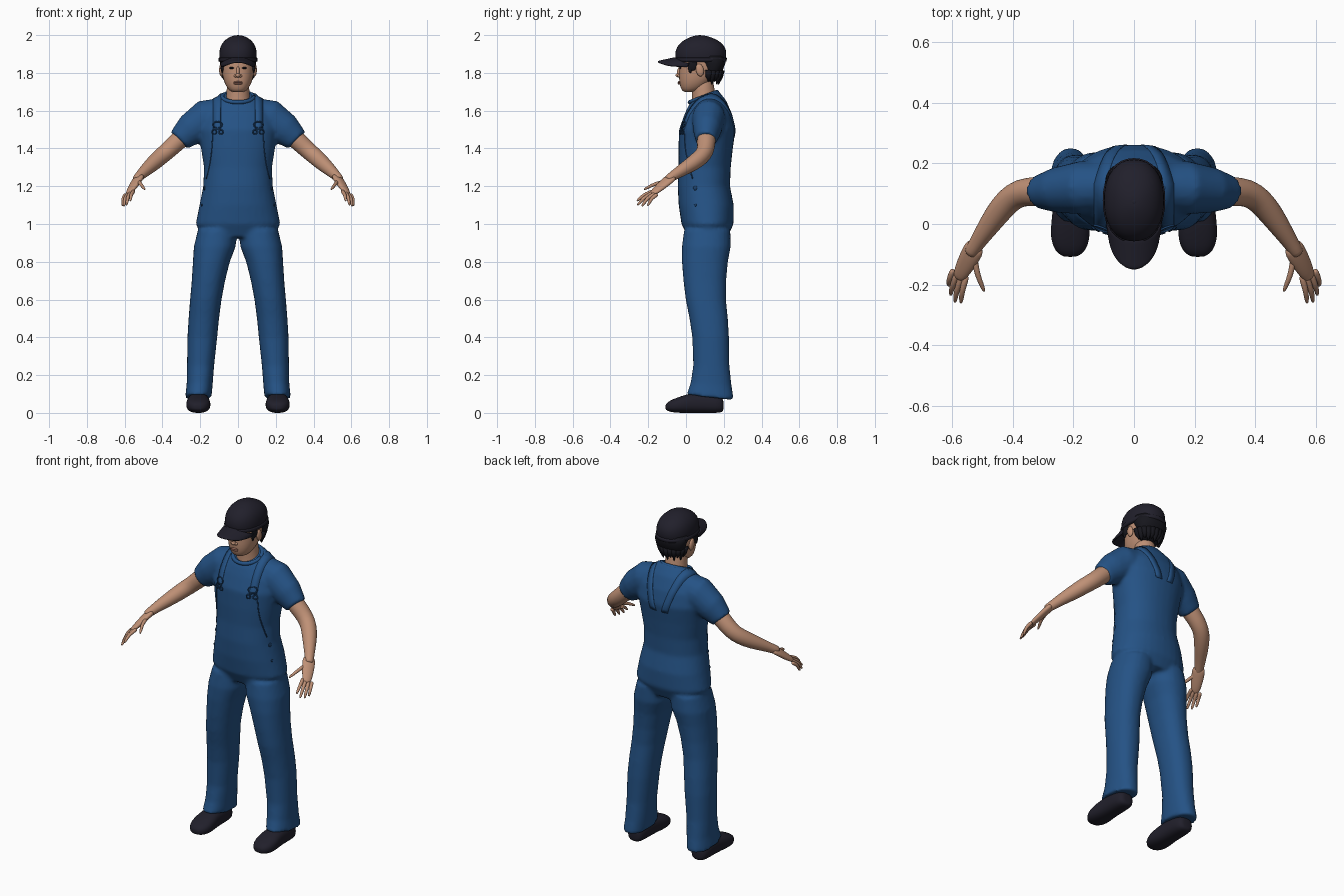
import bpy, bmesh, math
from mathutils import Vector, Matrix
from mathutils.bvhtree import BVHTree

if "Cube" in bpy.data.objects:
    bpy.data.objects.remove(bpy.data.objects["Cube"])


def material(name, rgb):
    m = bpy.data.materials.new(name)
    m.use_nodes = True
    m.diffuse_color = (*rgb, 1)
    bsdf = m.node_tree.nodes["Principled BSDF"]
    bsdf.inputs["Base Color"].default_value = (*rgb, 1)
    bsdf.inputs["Roughness"].default_value = 0.8
    return m


BLUE = material("work blue", (0.018, 0.085, 0.235))
NAVY = material("seam navy", (0.011, 0.05, 0.14))
BLACK = material("soft black", (0.015, 0.014, 0.024))
HAIR = material("hair black", (0.008, 0.008, 0.012))
SKIN = material("skin", (0.52, 0.28, 0.18))
LIP = material("lip", (0.40, 0.18, 0.13))


def make(name, bm, mat, subsurf=0, mirror=False, solid=0):
    bmesh.ops.recalc_face_normals(bm, faces=bm.faces)
    mesh = bpy.data.meshes.new(name)
    bm.to_mesh(mesh)
    bm.free()
    mesh.materials.append(mat)
    for p in mesh.polygons:
        p.use_smooth = True
    ob = bpy.data.objects.new(name, mesh)
    bpy.context.collection.objects.link(ob)
    if mirror:
        ob.modifiers.new("mirror", 'MIRROR').use_mirror_merge = False
    if solid:
        ob.modifiers.new("thickness", 'SOLIDIFY').thickness = solid
    if subsurf:
        s = ob.modifiers.new("smooth", 'SUBSURF')
        s.levels = s.render_levels = subsurf
    return ob


def skin_rings(bm, rings):
    """Bridge rings of points and close both ends with a fan."""
    loops = [[bm.verts.new(p) for p in r] for r in rings]
    n = len(loops[0])
    for a, b in zip(loops, loops[1:]):
        for i in range(n):
            j = (i + 1) % n
            bm.faces.new((a[i], a[j], b[j], b[i]))
    for lp in (loops[0], loops[-1]):
        mid = bm.verts.new(sum((v.co for v in lp), Vector()) / n)
        for i in range(n):
            bm.faces.new((lp[i], lp[(i + 1) % n], mid))


def rounded(n, e):
    """Unit superellipse."""
    for i in range(n):
        t = 2 * math.pi * i / n
        c, s = math.cos(t), math.sin(t)
        yield (math.copysign(abs(c) ** (2 / e), c), math.copysign(abs(s) ** (2 / e), s))


def stack(bm, rows, side=1, n=24, e=2.2):
    """Rows: z, x min, x max, y front, y back, tilt of the back edge."""
    skin_rings(bm, [[Vector((side * ((a + b) / 2 + (b - a) / 2 * c),
                             (f + k) / 2 + (k - f) / 2 * s, z + tilt * s))
                     for c, s in rounded(n, e)] for z, a, b, f, k, tilt in rows])


def tube(bm, rows, wide=(0, 1, 0), flat=1, side=1, n=16):
    """Rows: x, y, z, radius. flat scales the radius along the wide axis."""
    pts = [Vector(r[:3]) for r in rows]
    rings = []
    for i, r in enumerate(rows):
        t = (pts[min(i + 1, len(pts) - 1)] - pts[max(i - 1, 0)]).normalized()
        v = Vector(wide)
        v = (v - t * v.dot(t)).normalized()
        u = t.cross(v)
        ring = [pts[i] + u * c * r[3] + v * s * r[3] * flat for c, s in rounded(n, 2)]
        rings.append([Vector((side * p.x, p.y, p.z)) for p in ring])
    skin_rings(bm, rings)


def blob(bm, at, size, rot=0):
    m = Matrix.Translation(at) @ Matrix.Rotation(rot, 4, 'X') @ Matrix.Diagonal((*size, 1))
    bmesh.ops.create_uvsphere(bm, u_segments=16, v_segments=10, radius=1, matrix=m)


def sym(z, w, f, k, tilt=0):
    return (z, -w, w, f, k, tilt)


# Overalls and shirt: torso, legs and sleeves fused into one cloth surface
bm = bmesh.new()
stack(bm, [sym(.93, .18, .01, .22), sym(1.0, .224, -.024, .252), sym(1.1, .204, -.039, .253),
           sym(1.2, .184, -.044, .233), sym(1.3, .18, -.039, .237), sym(1.4, .196, -.04, .248),
           sym(1.5, .212, -.037, .262), sym(1.58, .195, -.008, .245),
           sym(1.64, .14, .012, .212, .015), sym(1.68, .1, .028, .168, .03)], n=32)
for s in (1, -1):
    stack(bm, [(.97, .005, .212, -.01, .235, 0), (.88, .012, .234, -.022, .237, 0),
               (.8, .043, .239, -.022, .222, 0), (.7, .068, .245, -.014, .213, 0),
               (.6, .087, .254, -.002, .212, 0), (.5, .1, .262, .018, .222, 0),
               (.4, .11, .268, .033, .228, 0), (.25, .126, .27, .038, .23, 0),
               (.15, .134, .272, .024, .242, -.008), (.082, .14, .28, .002, .254, -.014)], s)
    tube(bm, [(.07, .125, 1.58, .092), (.17, .12, 1.558, .101), (.25, .112, 1.5, .087),
              (.305, .106, 1.45, .066), (.312, .105, 1.443, .064)], flat=.88, side=s)
overalls = make("overalls", bm, BLUE)
rm = overalls.modifiers.new("fuse", 'REMESH')
rm.mode = 'VOXEL'
rm.voxel_size = 0.011
rm.use_smooth_shade = True
sm = overalls.modifiers.new("relax", 'SMOOTH')
sm.factor = 0.5
sm.iterations = 5

# Cloth lookup, so trim can lie on the fused surface
bpy.context.view_layer.update()
cloth = BVHTree.FromObject(overalls, bpy.context.evaluated_depsgraph_get())


def on_cloth(target, direction, lift):
    d = Vector(direction).normalized()
    hit, normal, _, _ = cloth.ray_cast(Vector(target) + d * 2, -d)
    return Vector(target) if hit is None else hit + d * lift


# Shoulder straps, from the bib over the shoulder and converging on the back
bm = bmesh.new()
rows = []
for i in range(25):
    f = i / 24
    a = f * (math.pi + .25)
    cx = .112 - .075 * max(0, f - .5) * 2
    rows.append([bm.verts.new(on_cloth((cx + o, .11, 1.5), (0, -math.cos(a), math.sin(a)), .003))
                 for o in (-.02, 0, .02)])
for a, b in zip(rows, rows[1:]):
    for i in range(2):
        bm.faces.new((a[i], a[i + 1], b[i + 1], b[i]))
make("shoulder_straps", bm, BLUE, mirror=True, solid=.005)

# Bib edge seams
bm = bmesh.new()
seam = [(.135 + .032 * t * t, 1.48 - .24 * t) for t in [i / 10 for i in range(11)]]
tube(bm, [(*on_cloth((x, .1, z), (0, -1, 0), 0), .003) for x, z in seam], wide=(1, 0, 0), n=8)
make("bib_seams", bm, NAVY, mirror=True)

# Strap buckles: a wire loop with two hooks
bm = bmesh.new()
for cx, cz, rx, rz in ((.108, 1.525, .024, .017), (.09, 1.487, .011, .011), (.126, 1.487, .011, .011)):
    loop = [(cx + rx * math.cos(t), cz + rz * math.sin(t)) for t in [i * math.pi / 8 for i in range(17)]]
    tube(bm, [(*on_cloth((x, .1, z), (0, -1, 0), .006), .0035) for x, z in loop], n=6)
make("strap_buckles", bm, NAVY, mirror=True)

# Hip buttons
bm = bmesh.new()
for z, r in ((1.19, .012), (1.1, .007)):
    blob(bm, on_cloth((0, .05, z), (1, 0, 0), 0), (.005, r, r))
make("hip_buttons", bm, NAVY, mirror=True)

# Shirt collar band
bm = bmesh.new()
tube(bm, [(.083 * math.cos(t), .092 + .072 * math.sin(t), 1.672 + .027 * math.sin(t), .011)
          for t in [i * math.pi / 16 for i in range(33)]], wide=(0, 0, 1), n=10)
make("collar", bm, BLUE)

# Shoes, built from heel to toe
bm = bmesh.new()
shoe = [(.198, .03, .01, .07), (.185, .05, 0, .09), (.13, .056, -.001, .105), (.06, .056, -.001, .11),
        (0, .064, -.001, .098), (-.05, .066, 0, .08), (-.09, .05, .006, .064), (-.108, .025, .016, .046)]
skin_rings(bm, [[Vector((.21 + w * c, y, (lo + hi) / 2 + (hi - lo) / 2 * s))
                 for c, s in rounded(20, 2.5)] for y, w, lo, hi in shoe])
make("shoes", bm, BLACK, 1, True)

# Bare arms
bm = bmesh.new()
tube(bm, [(.25, .112, 1.5, .052), (.32, .107, 1.437, .05), (.375, .105, 1.385, .046),
          (.415, .078, 1.352, .045), (.455, .028, 1.315, .041), (.495, -.03, 1.28, .032),
          (.525, -.075, 1.25, .025), (.54, -.1, 1.235, .024)])
make("arms", bm, SKIN, 1, True)

# Hands: flattened palm and five tapering digits
bm = bmesh.new()
tube(bm, [(.52, -.07, 1.252, .019), (.537, -.1, 1.228, .019), (.557, -.137, 1.196, .017),
          (.575, -.17, 1.168, .013), (.58, -.18, 1.16, .008)],
     wide=(.05, .035, -.02), flat=1.9)
digits = [((.552, -.172, 1.175), (.57, -.26, 1.122)), ((.568, -.172, 1.168), (.59, -.257, 1.1)),
          ((.583, -.165, 1.162), (.604, -.234, 1.094)), ((.596, -.152, 1.158), (.611, -.203, 1.096)),
          ((.528, -.1, 1.228), (.493, -.222, 1.183))]
for root, tip in digits:
    a, b = Vector(root), Vector(tip)
    mid = a.lerp(b, .5) + Vector((.005, -.006, .006))
    tube(bm, [(*a, .011), (*a.lerp(mid, .6), .0105), (*mid, .0095),
              (*mid.lerp(b, .6), .0085), (*b, .005)], wide=(1, 0, 0), n=10)
make("hands", bm, SKIN, 1, True)

# Head and neck
bm = bmesh.new()
stack(bm, [sym(1.698, .032, -.012, .05), sym(1.712, .052, -.026, .085), sym(1.745, .072, -.036, .13),
           sym(1.785, .083, -.038, .16), sym(1.83, .088, -.036, .18), sym(1.88, .09, -.04, .19),
           sym(1.94, .075, -.01, .17)])
make("head", bm, SKIN, 1)
bm = bmesh.new()
tube(bm, [(0, .1, 1.6, .075), (0, .098, 1.66, .066), (0, .09, 1.71, .06), (0, .085, 1.78, .06)])
make("neck", bm, SKIN, 1)

# Nose, ears, eyes and mouth
bm = bmesh.new()
blob(bm, (0, -.034, 1.808), (.009, .013, .034), -.25)
blob(bm, (0, -.041, 1.787), (.013, .014, .011))
for s in (1, -1):
    blob(bm, (s * .013, -.036, 1.784), (.009, .009, .008))
make("nose", bm, SKIN)
bm = bmesh.new()
blob(bm, (.089, .073, 1.815), (.011, .021, .034), .2)
make("ears", bm, SKIN, 0, True)
bm = bmesh.new()
blob(bm, (.034, -.031, 1.826), (.015, .006, .005))
make("eyes", bm, HAIR, 0, True)
bm = bmesh.new()
for z in (1.751, 1.743):
    blob(bm, (0, -.036, z), (.024, .008, .005))
make("lips", bm, LIP)

# Hair: back of the head, sideburns and ragged tips
bm = bmesh.new()
stack(bm, [sym(1.755, .052, .09, .152), sym(1.78, .072, .09, .172), sym(1.815, .087, .092, .195),
           sym(1.85, .095, .07, .208), sym(1.89, .096, 0, .208)])
for s in (1, -1):
    blob(bm, (s * .086, .035, 1.845), (.008, .024, .034))
    blob(bm, (s * .084, .022, 1.83), (.007, .011, .032))
for i in range(11):
    t = math.pi * (i + .5) / 11
    c, k = math.cos(t), math.sin(t)
    drop = .035 if i % 2 else .02
    tube(bm, [(.08 * c, .11 + .075 * k, 1.815, .02), (.072 * c, .11 + .07 * k, 1.78, .016),
              (.066 * c, .112 + .06 * k, 1.773 - drop, .002)], n=8)
make("hair", bm, HAIR)

# Cap crown with band and top button
bm = bmesh.new()
stack(bm, [sym(1.862, .094, -.05, .2), sym(1.868, .099, -.056, .21), sym(1.9, .101, -.06, .216),
           sym(1.938, .095, -.05, .209), sym(1.968, .077, -.022, .18),
           sym(1.99, .047, .02, .132), sym(1.999, .018, .053, .094)], n=32)
make("cap_crown", bm, BLACK, 1)
bm = bmesh.new()
blob(bm, (0, .073, 1.996), (.01, .01, .004))
make("cap_button", bm, BLACK)
bm = bmesh.new()
stack(bm, [sym(1.858, .096, -.052, .206), sym(1.861, .102, -.059, .214),
           sym(1.878, .103, -.061, .217), sym(1.881, .099, -.057, .212)], n=32)
make("cap_band", bm, BLACK)

# Curved cap brim
bm = bmesh.new()
grid = []
for j in range(7):
    v = j / 6
    row = []
    for i in range(17):
        u = i / 8 - 1
        arc = math.sqrt(max(0, 1 - u * u))
        row.append(bm.verts.new((.098 * u * (1 - .05 * v), .02 - .07 * arc - v * (.012 + .09 * arc ** .8),
                                 1.885 - .022 * v - .034 * u * u)))
    grid.append(row)
for a, b in zip(grid, grid[1:]):
    for i in range(16):
        bm.faces.new((a[i], a[i + 1], b[i + 1], b[i]))
make("cap_brim", bm, BLACK, 1, solid=.012)
